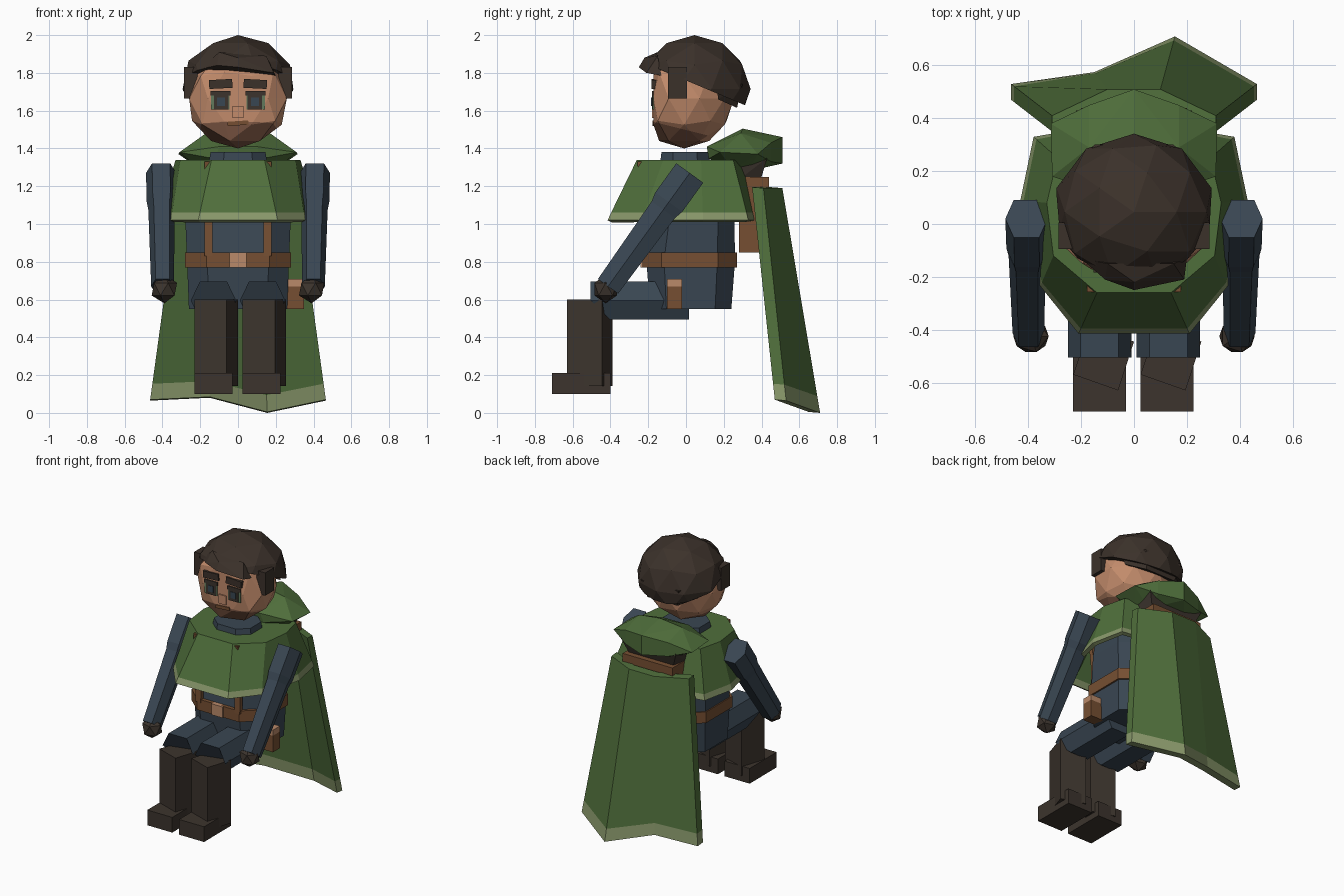
import bpy, bmesh, math
from mathutils import Vector, Matrix

if "Cube" in bpy.data.objects:
    bpy.data.objects.remove(bpy.data.objects["Cube"])


def mat(name, r, g, b):
    lin = [(c / 255 / 12.92 if c < 10 else ((c / 255 + 0.055) / 1.055) ** 2.4) for c in (r, g, b)]
    m = bpy.data.materials.new(name)
    m.diffuse_color = (*lin, 1)
    m.use_nodes = True
    m.node_tree.nodes["Principled BSDF"].inputs["Base Color"].default_value = m.diffuse_color
    return m


GREEN = mat("cloak green", 79, 110, 59)
TRIM = mat("trim pale green", 136, 151, 106)
BLUE = mat("cloth slate blue", 57, 70, 82)
BROWN = mat("leather brown", 118, 79, 50)
TAN = mat("buckle tan", 186, 138, 106)
DARK = mat("boot dark brown", 60, 52, 45)
HAIR = mat("hair dark brown", 59, 49, 42)
SKIN = mat("skin", 194, 139, 107)
STUBBLE = mat("stubble", 132, 92, 72)
EYE = mat("eye green", 98, 122, 92)


def finish(name, bm, *mats):
    bmesh.ops.recalc_face_normals(bm, faces=bm.faces)
    me = bpy.data.meshes.new(name)
    bm.to_mesh(me)
    bm.free()
    for m in mats:
        me.materials.append(m)
    ob = bpy.data.objects.new(name, me)
    bpy.context.collection.objects.link(ob)
    return ob


def loft(name, rings, *mats, bands=None, caps=(True, True)):
    """Skin a list of equal-length point rings; bands gives a material per band."""
    bm = bmesh.new()
    vs = [[bm.verts.new(p) for p in r] for r in rings]
    n = len(rings[0])
    for k in range(len(rings) - 1):
        for i in range(n):
            j = (i + 1) % n
            f = bm.faces.new((vs[k][i], vs[k][j], vs[k + 1][j], vs[k + 1][i]))
            f.material_index = bands[k] if bands else 0
    if caps[0]:
        bm.faces.new(vs[0])
    if caps[1]:
        bm.faces.new(vs[-1])
    return finish(name, bm, *mats)


def box(name, x, y, z, m, rot=None):
    c = Vector(((x[0] + x[1]) / 2, (y[0] + y[1]) / 2, (z[0] + z[1]) / 2))
    bm = bmesh.new()
    bmesh.ops.create_cube(bm, size=1)
    size = Matrix.Diagonal((x[1] - x[0], y[1] - y[0], z[1] - z[0], 1))
    bm.transform(Matrix.Translation(c) @ (rot or Matrix()) @ size)
    return finish(name, bm, m)


def ball(center, scale, sub):
    bm = bmesh.new()
    bmesh.ops.create_icosphere(bm, subdivisions=sub, radius=1)
    bm.transform(Matrix.Translation(center) @ Matrix.Diagonal((*scale, 1)))
    return bm


def hull(name, pts, m):
    bm = bmesh.new()
    for p in pts:
        bm.verts.new(p)
    bmesh.ops.convex_hull(bm, input=bm.verts)
    bmesh.ops.delete(bm, geom=[v for v in bm.verts if not v.link_faces], context='VERTS')
    return finish(name, bm, m)


def octagon(z, hx, y0, y1, c=0.6):
    cy, hy = (y0 + y1) / 2, (y1 - y0) / 2
    pts = [(c, -1), (1, -c), (1, c), (c, 1), (-c, 1), (-1, c), (-1, -c), (-c, -1)]
    return [(hx * a, cy + hy * b, z) for a, b in pts]


def mirrored(half, z):
    return [(x, y, z) for x, y in half] + [(-x, y, z) for x, y in reversed(half)]


def rotate(axis, deg):
    return Matrix.Rotation(math.radians(deg), 4, axis)


# Torso, collar and belt
loft("torso", [octagon(.55, .26, -.19, .24), octagon(.81, .27, -.21, .26),
               octagon(1.05, .28, -.17, .255), octagon(1.32, .24, -.15, .2)], BLUE)
loft("collar", [octagon(1.3, .16, -.14, .13, .5), octagon(1.38, .145, -.13, .12, .5)], BLUE)
loft("belt", [octagon(.77, .28, -.23, .27), octagon(.85, .28, -.23, .27)], BROWN)
box("buckle", (-.045, .045), (-.24, -.2), (.77, .85), TAN)
box("pouch", (.25, .35), (-.1, -.02), (.55, .67), BROWN)
box("pouch_flap", (.25, .35), (-.1, -.02), (.67, .71), TAN)

# Shoulder mantle with a pale hem, open below
low = [(.21, -.415), (.355, -.235), (.43, .09), (.38, .33), (.15, .37)]
top = [(.14, -.26), (.305, -.12), (.33, .08), (.29, .25), (.12, .31)]
hem = [(a + (c - a) * .12, b + (d - b) * .12) for (a, b), (c, d) in zip(low, top)]
mantle = loft("mantle", [mirrored(low, 1.02), mirrored(hem, 1.06), mirrored(top, 1.34)],
              GREEN, TRIM, bands=[1, 0], caps=(False, True))
mod = mantle.modifiers.new("thickness", 'SOLIDIFY')
mod.thickness, mod.offset = .03, -1

# Cape with four columns of folds and a pale hem
c_top = [Vector(p) for p in ((-.31, .41, 1.19), (-.1, .51, 1.19), (.1, .51, 1.19), (.31, .41, 1.19))]
c_low = [Vector(p) for p in ((-.465, .53, .065), (-.15, .575, .08), (.155, .71, 0), (.465, .53, .065))]
c_hem = [a.lerp(b, .075) for a, b in zip(c_low, c_top)]
bm = bmesh.new()
shift = Vector((0, -.06, .005))
outer = [[bm.verts.new(p) for p in r] for r in (c_low, c_hem, c_top)]
inner = [[bm.verts.new(p + shift) for p in r] for r in (c_low, c_hem, c_top)]
for k in range(2):
    quads = [(g[k][i], g[k][i + 1], g[k + 1][i + 1], g[k + 1][i]) for g in (outer, inner) for i in range(3)]
    quads += [(outer[k][i], inner[k][i], inner[k + 1][i], outer[k + 1][i]) for i in (0, 3)]
    for q in quads:
        bm.faces.new(q).material_index = 1 - k
for k in (0, 2):
    for i in range(3):
        f = bm.faces.new((outer[k][i], outer[k][i + 1], inner[k][i + 1], inner[k][i]))
        f.material_index = int(k == 0)
finish("cape", bm, GREEN, TRIM)

# Lowered hood and the pack beneath it
half = [(.1, .11, 1.41), (.31, .18, 1.38), (.315, .38, 1.37), (.17, .45, 1.43), (0, .51, 1.46),
        (0, .51, 1.32), (0, .3, 1.505), (.17, .29, 1.48), (.12, .12, 1.345),
        (.2, .25, 1.29), (.15, .33, 1.28), (.17, .45, 1.33)]
hull("hood", half + [(-x, y, z) for x, y, z in half if x], GREEN)
hull("pack_lid", [(s * x, y, z) for s in (-1, 1) for x, y, z in
     ((.2, .3, 1.25), (.18, .4, 1.25), (.22, .28, 1.36), (.22, .43, 1.35))], DARK)
box("pack", (-.2, .2), (.28, .44), (.85, 1.25), BROWN)

# Head: round ball flattened at the face, stubble on the jaw
bm = ball((0, -.01, 1.665), (.272, .265, .265), 2)
for v in bm.verts:
    v.co.y = max(v.co.y, -.172)
bmesh.ops.bisect_plane(bm, geom=bm.verts[:] + bm.edges[:] + bm.faces[:],
                       plane_co=(0, -.17, 1.54), plane_no=(0, .25, 1))
for f in bm.faces:
    c = f.calc_center_median()
    f.material_index = int(c.z < 1.54 - .25 * (c.y + .17) and c.y < .1)
finish("head", bm, SKIN, STUBBLE)

# Face plates
for s, side in ((-1, "left"), (1, "right")):
    def span(a, b):
        return tuple(sorted((s * a, s * b)))
    box(side + "_eye_green", span(.045, .143), (-.178, -.169), (1.605, 1.695), EYE)
    box(side + "_lid", span(.04, .145), (-.181, -.172), (1.68, 1.705), DARK)
    box(side + "_iris", span(.05, .128), (-.181, -.173), (1.605, 1.69), DARK)
    box(side + "_pupil", span(.07, .11), (-.184, -.176), (1.625, 1.67), BLUE)
    box(side + "_brow", span(.03, .153), (-.183, -.13), (1.718, 1.765), HAIR, rotate('Y', s * 3))
    box(side + "_sideburn", span(.215, .285), (-.095, .005), (1.665, 1.83), HAIR)
    # Shoulder strap
    loft(side + "_strap", [[(s * x, y + d, z) for x, d in ((.135, 0), (.178, 0), (.178, .03), (.135, .03))]
                           for y, z in ((-.235, .83), (-.225, 1.05), (-.258, 1.33))], BROWN)
box("nose", (-.03, .03), (-.181, -.165), (1.56, 1.625), SKIN)
box("mouth", (-.055, .055), (-.178, -.17), (1.522, 1.545), BROWN, rotate('Y', -4))

# Hair cap cut along a line that falls toward the nape
bm = ball((0, .045, 1.715), (.308, .297, .285), 2)
bmesh.ops.bisect_plane(bm, geom=bm.verts[:] + bm.edges[:] + bm.faces[:], clear_inner=True,
                       plane_co=(0, 0, 1.76), plane_no=(0, .42, 1))
bmesh.ops.holes_fill(bm, edges=[e for e in bm.edges if e.is_boundary])
finish("hair", bm, HAIR)
hull("fringe", [(-.11, -.21, 1.84), (.19, -.21, 1.8), (.2, -.13, 1.785), (-.2, -.13, 1.82),
                (0, -.25, 1.83), (-.1, -.15, 1.91), (.15, -.15, 1.89), (0, -.22, 1.88)], HAIR)
hull("nape_tuft", [(s * x, y, z) for s in (-1, 1) for x, y, z in
     ((.22, .17, 1.66), (.12, .27, 1.615), (.15, .3, 1.74), (.25, .16, 1.76))], HAIR)

# Arms, hands and thighs, mirrored
along, across = Vector((0, -.585, -.811)), Vector((0, .811, -.585))
hexagon = [(1, 0), (.6, 1), (-.6, 1), (-1, 0), (-.6, -1), (.6, -1)]
for s, side in ((-1, "left"), (1, "right")):
    rings = []
    for t, rx, rp in ((0, .08, .088), (.19, .078, .088), (.24, .07, .076), (.74, .06, .066)):
        c = Vector((s * (.407 - .01 * t), .02, 1.27)) + along * t
        rings.append([c + Vector((a * rx, 0, 0)) + across * b * rp for a, b in hexagon])
    loft(side + "_arm", rings, BLUE)
    finish(side + "_hand", ball((s * .39, -.425, .655), (.075, .07, .075), 1), DARK)
    loft(side + "_thigh", [[(s * .13 + a * .12, y + (.1 if b < 0 and y < -.1 else 0), .595 + b * .1)
                            for a, b in hexagon] for y in (.015, -.505)], BLUE)

# Boots, both turned the same way
for dx, side in ((0, "left"), (.255, "right")):
    plan = [(-.23, -.57), (-.06, -.63), (0, -.445), (-.17, -.39)]
    loft(side + "_boot", [[(x + dx, y, z) for x, y in plan] for z in (.143, .6)], DARK)
    box(side + "_foot", (-.23 + dx, -.03 + dx), (-.71, -.4), (.1, .21), DARK)
